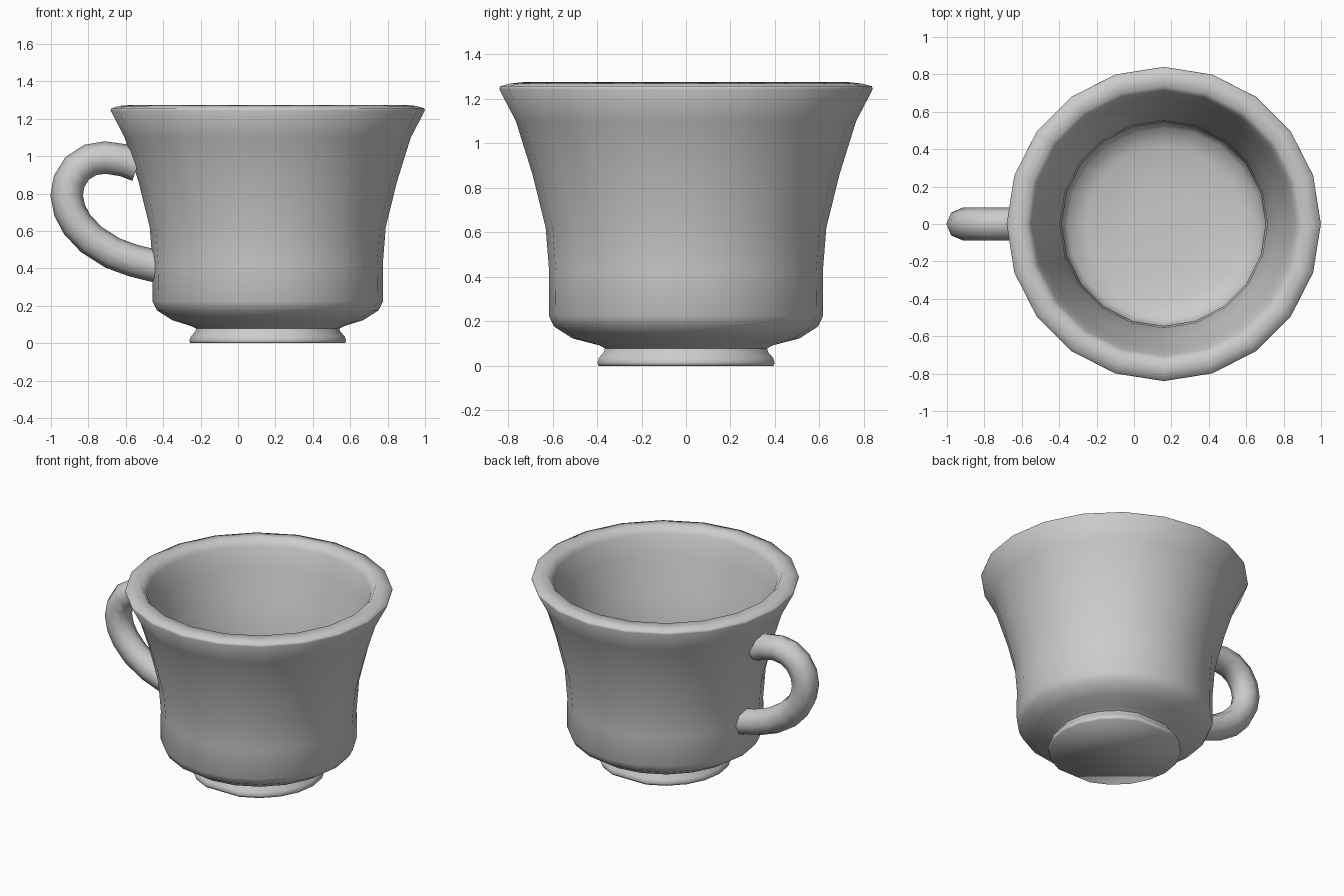
import bpy, bmesh, math

if "Cube" in bpy.data.objects:
    bpy.data.objects.remove(bpy.data.objects["Cube"])

CX = 0.159     # cup axis
SIDES = 20
HALF = math.cos(math.pi / 10)   # flattens a vertex onto the chord of its neighbours

# (radius, z): foot, outer wall, rim, inner wall, floor
profile = [
    (0.414, 0.0), (0.419, 0.014), (0.412, 0.036),
    (0.388, 0.062), (0.383, 0.078), (0.41, 0.092),
    (0.51, 0.123), (0.593, 0.176), (0.617, 0.225),
    (0.615, 0.42), (0.631, 0.62), (0.69, 0.86),
    (0.765, 1.10), (0.840, 1.244), (0.836, 1.257),
    (0.79, 1.269), (0.735, 1.275), (0.705, 1.225), (0.672, 1.09),
    (0.607, 0.86), (0.555, 0.62), (0.545, 0.42), (0.546, 0.29),
    (0.515, 0.242), (0.42, 0.208), (0.20, 0.19),
]
FOOT = range(0, 6)   # foot rings are flattened at the front and back


def finish(obj, angle):
    bpy.ops.object.select_all(action='DESELECT')
    obj.select_set(True)
    bpy.context.view_layer.objects.active = obj
    if obj.type == 'CURVE':
        bpy.ops.object.convert(target='MESH')
        obj = bpy.context.object
    bpy.ops.object.shade_smooth_by_angle(angle=math.radians(angle))


# Cup body, lathed around its axis
bm = bmesh.new()
rings = []
for n, (r, z) in enumerate(profile):
    ring = []
    for i in range(SIDES):
        a = 2 * math.pi * i / SIDES
        k = r * HALF if n in FOOT and i in (5, 15) else r
        ring.append(bm.verts.new((CX + k * math.cos(a), k * math.sin(a), z)))
    rings.append(ring)
for lo, hi in zip(rings, rings[1:]):
    for i in range(SIDES):
        j = (i + 1) % SIDES
        bm.faces.new((lo[i], lo[j], hi[j], hi[i]))
bm.faces.new(rings[0][::-1])
bm.faces.new(rings[-1])
mesh = bpy.data.meshes.new("cup_body")
bm.to_mesh(mesh)
bm.free()
cup = bpy.data.objects.new("cup_body", mesh)
bpy.context.collection.objects.link(cup)
finish(cup, 75)

# Handle, an eight-sided tube along an ear-shaped path
path = [(-0.535, 0.95), (-0.61, 0.978), (-0.71, 0.993), (-0.79, 0.98),
        (-0.86, 0.935), (-0.903, 0.865), (-0.916, 0.79), (-0.90, 0.71),
        (-0.86, 0.635), (-0.785, 0.555), (-0.67, 0.482), (-0.56, 0.442),
        (-0.43, 0.41)]
curve = bpy.data.curves.new("handle", 'CURVE')
curve.dimensions = '3D'
curve.bevel_depth = 0.087
curve.bevel_resolution = 2
curve.use_fill_caps = True
spline = curve.splines.new('POLY')
spline.points.add(len(path) - 1)
for p, (x, z) in zip(spline.points, path):
    p.co = (x, 0, z, 1)
handle = bpy.data.objects.new("handle", curve)
bpy.context.collection.objects.link(handle)
finish(handle, 60)
